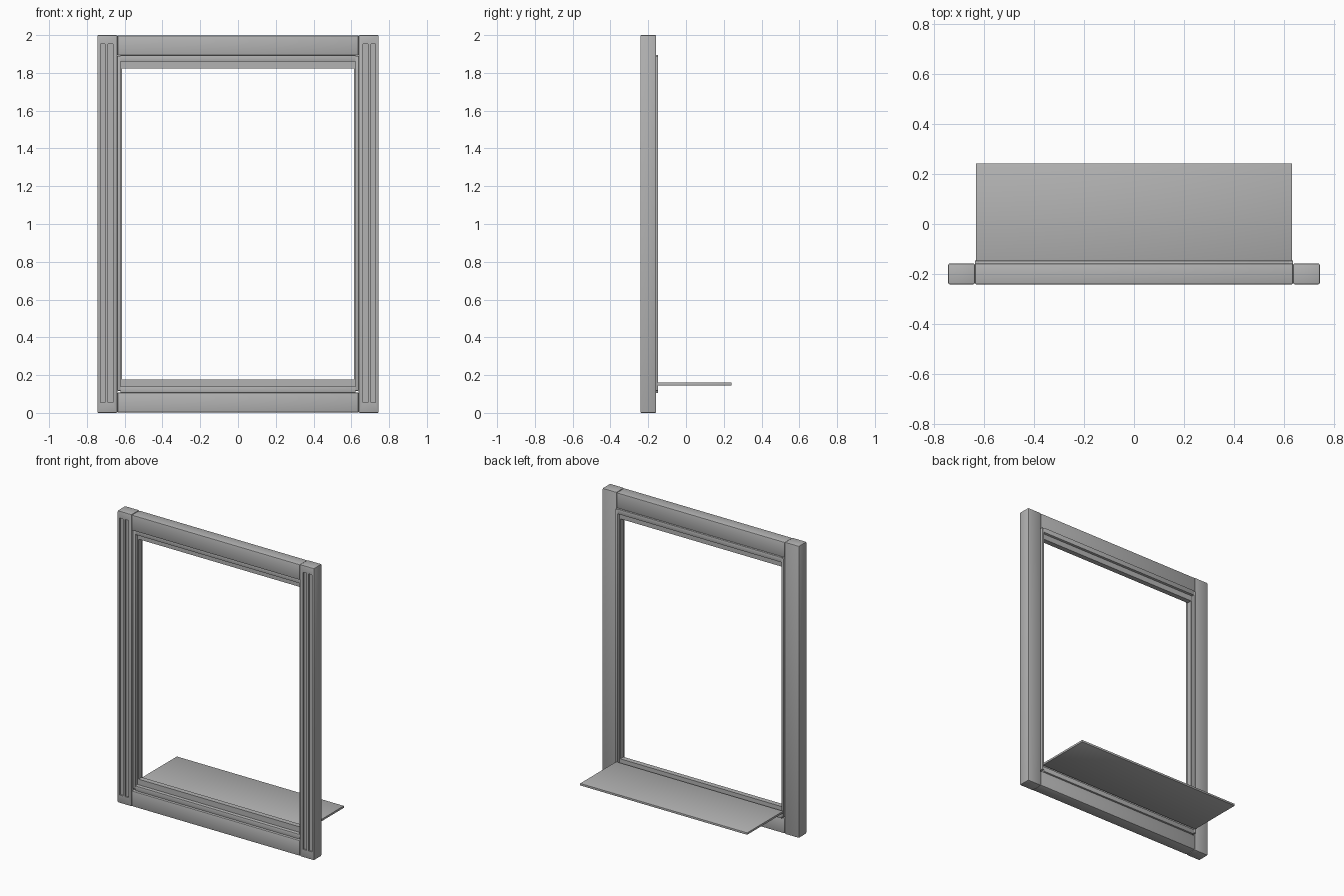
import bpy

cube = bpy.data.objects.get("Cube")
if cube:
    bpy.data.objects.remove(cube, do_unlink=True)

grey = bpy.data.materials.new("plain_grey")
grey.use_nodes = True
colour = (0.45, 0.45, 0.45, 1)
grey.diffuse_color = colour
grey.node_tree.nodes["Principled BSDF"].inputs["Base Color"].default_value = colour


def box(name, x, y, z, bevel=0.0):
    """Box from (low, high) ranges on each axis."""
    spans = (x, y, z)
    bpy.ops.mesh.primitive_cube_add(size=1, location=[(a + b) / 2 for a, b in spans])
    ob = bpy.context.object
    ob.name = name
    ob.scale = [b - a for a, b in spans]
    bpy.ops.object.transform_apply(location=False, rotation=False, scale=True)
    ob.data.materials.append(grey)
    if bevel:
        mod = ob.modifiers.new("eased_edges", 'BEVEL')
        mod.width = bevel
        mod.segments = 2
        bpy.ops.object.modifier_apply(modifier=mod.name)
        bpy.ops.object.shade_smooth_by_angle()
    return ob


def cut(target, cutter):
    bpy.context.view_layer.objects.active = target
    mod = target.modifiers.new("flute", 'BOOLEAN')
    mod.operation = 'DIFFERENCE'
    mod.solver = 'EXACT'
    mod.object = cutter
    bpy.ops.object.modifier_apply(modifier=mod.name)
    bpy.data.objects.remove(cutter, do_unlink=True)


FRONT, BACK = -0.242, -0.158
OUTER, INNER = 0.745, 0.638


def mirrored(side, low, high):
    return tuple(sorted((side * low, side * high)))


# Side boards with two flutes, and the stepped sash bars inside them
for side, label in ((1, "left"), (-1, "right")):
    stile = box(label + "_stile", mirrored(side, INNER, OUTER), (FRONT, BACK), (0, 2), 0.006)
    for low in (0.662, 0.704):
        cut(stile, box("flute_cutter", mirrored(side, low, low + 0.025),
                       (FRONT - 0.02, FRONT + 0.01), (0.055, 1.953)))
    box(label + "_sash_bar", mirrored(side, 0.621, INNER), (-0.225, -0.147), (0.117, 1.89), 0.002)
    box(label + "_inner_stop", mirrored(side, 0.613, 0.622), (-0.2, -0.165), (0.137, 1.87))

# Top and bottom boards, each with two inner steps; z is measured from the outer edge
for label, flip in (("top", True), ("bottom", False)):
    def height(low, high):
        return (2 - high, 2 - low) if flip else (low, high)

    box(label + "_rail", (-INNER, INNER), (FRONT, BACK), height(0.002, 0.108), 0.006)
    box(label + "_sash_bar", (-0.622, 0.622), (-0.225, -0.147), height(0.106, 0.14), 0.002)
    box(label + "_inner_stop", (-0.614, 0.614), (-0.2, -0.165), height(0.138, 0.178))

# Thin shelf behind the opening
box("sill_shelf", (-0.633, 0.633), (-0.148, 0.242), (0.146, 0.16), 0.001)
